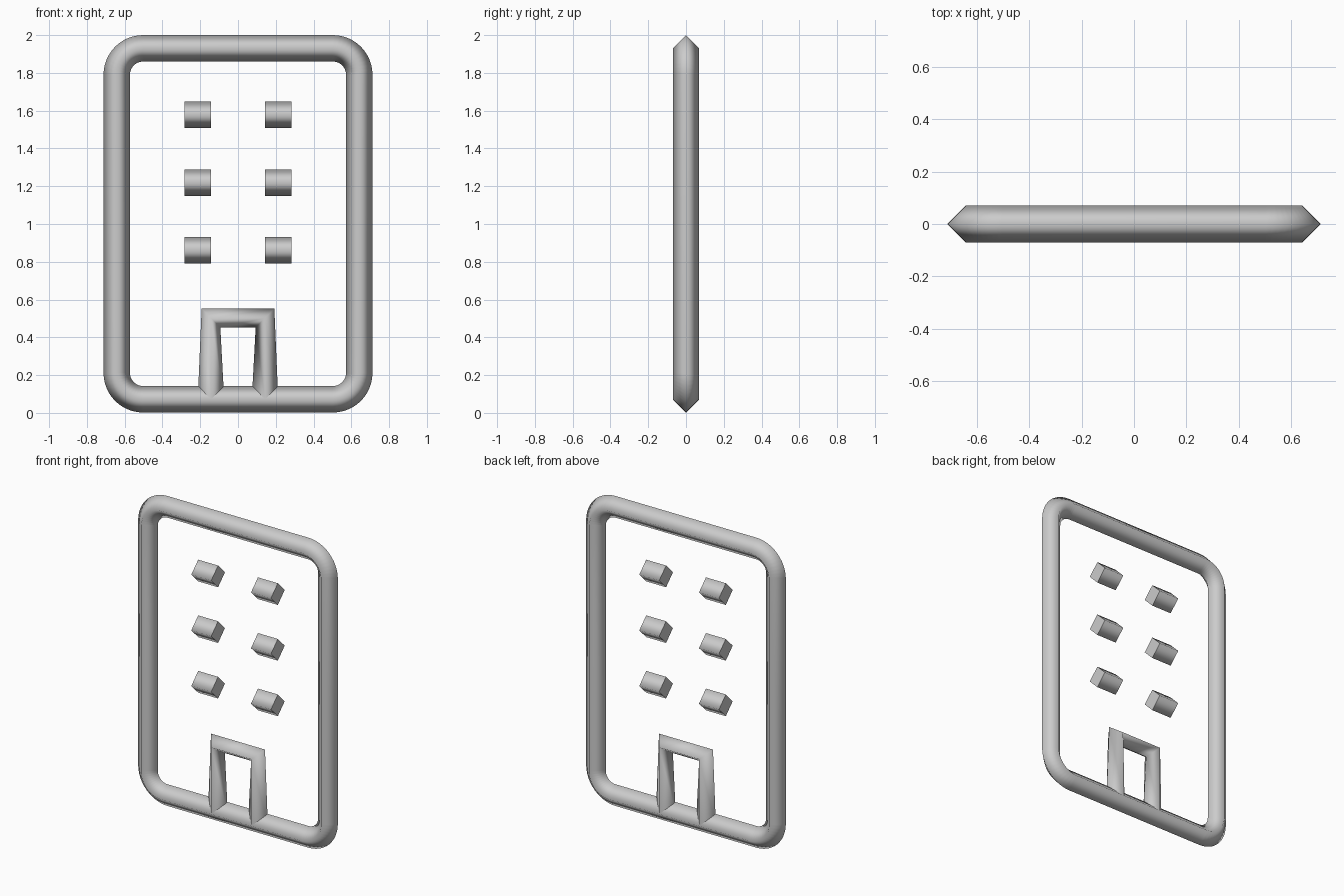
import bpy, bmesh, math
from mathutils import Vector

if "Cube" in bpy.data.objects:
    bpy.data.objects.remove(bpy.data.objects["Cube"])

R = 0.07  # half-width of the diamond tube

grey = bpy.data.materials.new("light grey")
grey.diffuse_color = (0.6, 0.6, 0.6, 1)
grey.use_nodes = True
grey.node_tree.nodes["Principled BSDF"].inputs["Base Color"].default_value = grey.diffuse_color


def tube(name, pts, closed=False):
    """Sweep a four-sided diamond along a path in the XZ plane."""
    pts = [Vector((x, 0, z)) for x, z in pts]
    n = len(pts)
    depth = Vector((0, R, 0))
    bm = bmesh.new()
    rings = []
    for i, p in enumerate(pts):
        t = Vector()
        if closed or i > 0:
            t += (p - pts[i - 1]).normalized()
        if closed or i < n - 1:
            t += (pts[(i + 1) % n] - p).normalized()
        t.normalize()
        side = Vector((-t.z, 0, t.x)) * R
        rings.append([bm.verts.new(p + o) for o in (side, depth, -side, -depth)])
    for i in range(n if closed else n - 1):
        a, b = rings[i], rings[(i + 1) % n]
        for k in range(4):
            m = (k + 1) % 4
            bm.faces.new((a[k], a[m], b[m], b[k])).smooth = True
    if not closed:
        for ring in (rings[0], rings[-1]):
            cap = bm.faces.new(ring)
            for e in cap.edges:
                e.smooth = False
    bmesh.ops.recalc_face_normals(bm, faces=bm.faces)
    me = bpy.data.meshes.new(name)
    bm.to_mesh(me)
    bm.free()
    me.materials.append(grey)
    ob = bpy.data.objects.new(name, me)
    bpy.context.collection.objects.link(ob)
    return ob


# Rounded rectangular outer frame
cx, z_low, z_high, rad, seg = 0.502, 0.212, 1.79, 0.14, 12
path = []
for q, (x, z) in enumerate([(cx, z_high), (-cx, z_high), (-cx, z_low), (cx, z_low)]):
    for s in range(seg + 1):
        a = math.pi / 2 * (q + s / seg)
        path.append((x + rad * math.cos(a), z + rad * math.sin(a)))
tube("building_frame", path, closed=True)

# Doorway, its legs running into the bottom bar
tube("door_frame", [(-0.143, 0.07), (-0.143, 0.502), (0.143, 0.502), (0.143, 0.07)])

# Two columns of three window blocks
for row, z in enumerate((0.861, 1.219, 1.578)):
    for label, s in (("left", -1), ("right", 1)):
        x = s * 0.213
        tube(f"window_{label}_{row + 1}", [(x - 0.071, z), (x + 0.071, z)])
